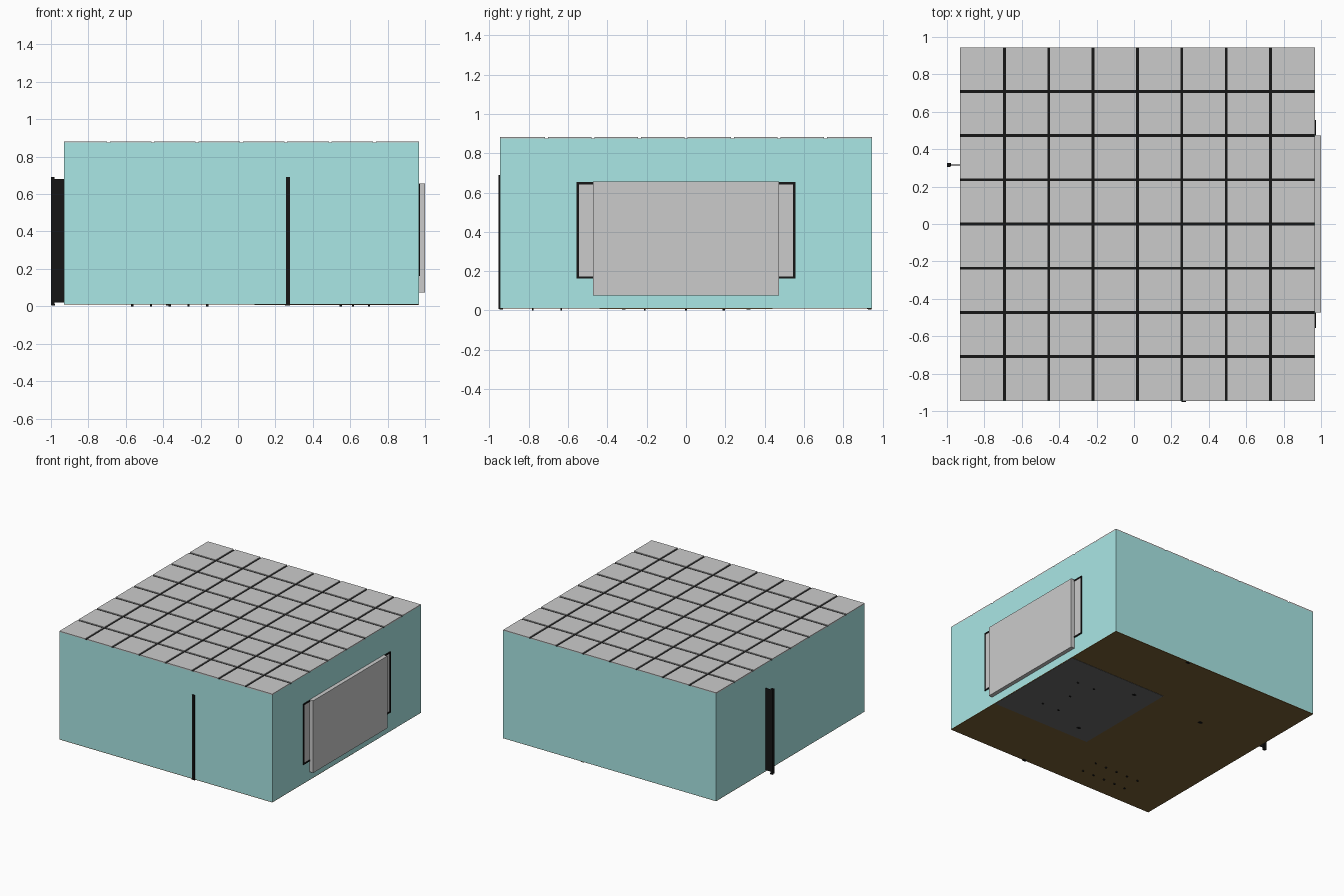
import bpy, bmesh

if "Cube" in bpy.data.objects:
    bpy.data.objects.remove(bpy.data.objects["Cube"])


def mat(name, r, g, b):
    m = bpy.data.materials.new(name)
    m.diffuse_color = (r, g, b, 1)
    m.use_nodes = True
    m.node_tree.nodes["Principled BSDF"].inputs["Base Color"].default_value = m.diffuse_color
    return m


TEAL = mat("teal_paint", 0.40, 0.80, 0.79)
BLACK = mat("black_metal", 0.008, 0.008, 0.008)
BROWN = mat("brown_floor", 0.19, 0.115, 0.035)
DARK = mat("dark_mat", 0.14, 0.14, 0.14)


def boxes(name, spans, material=None):
    """One object from boxes given as (x0, x1, y0, y1, z0, z1)."""
    bm = bmesh.new()
    for x0, x1, y0, y1, z0, z1 in spans:
        vs = bmesh.ops.create_cube(bm, size=1)["verts"]
        for v in vs:
            v.co.x = x1 if v.co.x > 0 else x0
            v.co.y = y1 if v.co.y > 0 else y0
            v.co.z = z1 if v.co.z > 0 else z0
    me = bpy.data.meshes.new(name)
    bm.to_mesh(me)
    bm.free()
    ob = bpy.data.objects.new(name, me)
    bpy.context.collection.objects.link(ob)
    if material:
        me.materials.append(material)
    return ob


X0, X1, Y0, Y1 = -0.93, 0.967, -0.945, 0.945
ZB, ZT, T = 0.011, 0.875, 0.008

# Room shell
boxes("floor", [(X0, X1, Y0, Y1, 0.009, 0.013)], BROWN)
boxes("walls", [
    (X0, X1, Y0, Y0 + T, ZB, ZT), (X0, X1, Y1 - T, Y1, ZB, ZT),
    (X0, X0 + T, Y0 + T, Y1 - T, ZB, ZT), (X1 - T, X1, Y0 + T, Y1 - T, ZB, ZT)], TEAL)
boxes("floor_mat", [(0.087, X1 - 0.002, -0.44, 0.44, 0.007, 0.016)], DARK)

# Suspended ceiling: 8 x 8 tiles separated by recessed black bars
N, G = 8, 0.0075
dx, dy = (X1 - X0) / N, (Y1 - Y0) / N
tiles = []
for i in range(N):
    for j in range(N):
        tiles.append((X0 + i * dx + (G if i else 0), X0 + (i + 1) * dx - (G if i < N - 1 else 0),
                      Y0 + j * dy + (G if j else 0), Y0 + (j + 1) * dy - (G if j < N - 1 else 0),
                      0.872, 0.882))
boxes("ceiling_tiles", tiles)
bars = []
for k in range(1, N):
    x, y = X0 + k * dx, Y0 + k * dy
    bars.append((x - 0.010, x + 0.010, Y0 + 0.001, Y1 - 0.001, 0.866, 0.876))
    bars.append((X0 + 0.001, X1 - 0.001, y - 0.010, y + 0.010, 0.866, 0.8755))
boxes("ceiling_bars", bars, BLACK)

# Window on the right wall, behind a hanging blind
F = 0.011
wy, w0, w1, wx = 0.556, 0.163, 0.653, X1 + 0.006
boxes("window_frame", [
    (X1 - 0.012, wx, -wy, wy, w0, w0 + F), (X1 - 0.012, wx, -wy, wy, w1 - F, w1),
    (X1 - 0.012, wx, -wy, -wy + F, w0 + F, w1 - F),
    (X1 - 0.012, wx, wy - F, wy, w0 + F, w1 - F)], BLACK)
boxes("window_pane", [(X1 - 0.010, X1 + 0.002, -wy + F, wy - F, w0 + F, w1 - F)])
boxes("window_blind", [(X1 + 0.001, 1.0, -0.472, 0.472, 0.075, 0.656)])

# Office partition: posts on small feet with thin panels between
px, py = 0.267, 0.315
posts = [(px, y) for y in (-0.943, -0.32, py, 0.932)] + [(-0.37, py), (-0.99, py)]
boxes("partition_posts", [(x - 0.01, x + 0.01, y - 0.01, y + 0.01, 0.008, 0.69)
                          for x, y in posts], BLACK)
boxes("partition_feet", [(x - 0.016 if x > -0.9 else x - 0.008, x + 0.012,
                          y - 0.006, y + 0.012, 0.004, 0.012) for x, y in posts], BLACK)
boxes("partition_panels", [
    (px - 0.002, px + 0.002, -0.933, 0.93, 0.02, 0.68),
    (-0.98, px, py - 0.002, py + 0.002, 0.02, 0.68)], BLACK)


# Furniture whose feet show under the floor
def feet(name, points):
    boxes(name, [(x - 0.006, x + 0.006, y - 0.004, y + 0.004, 0.0, 0.05)
                 for x, y in points], BLACK)


feet("desk_feet", [(0.70, 0.19), (0.55, 0.195), (0.615, 0.0), (0.70, -0.21), (0.55, -0.21)])
boxes("desk_top", [(0.52, 0.73, -0.25, 0.23, 0.05, 0.30)])
feet("bench_feet", [(-0.565 + 0.1 * i, y) for i in range(5) for y in (-0.635, -0.78)])
boxes("bench_seat", [(-0.60, -0.13, -0.82, -0.60, 0.05, 0.20)])
